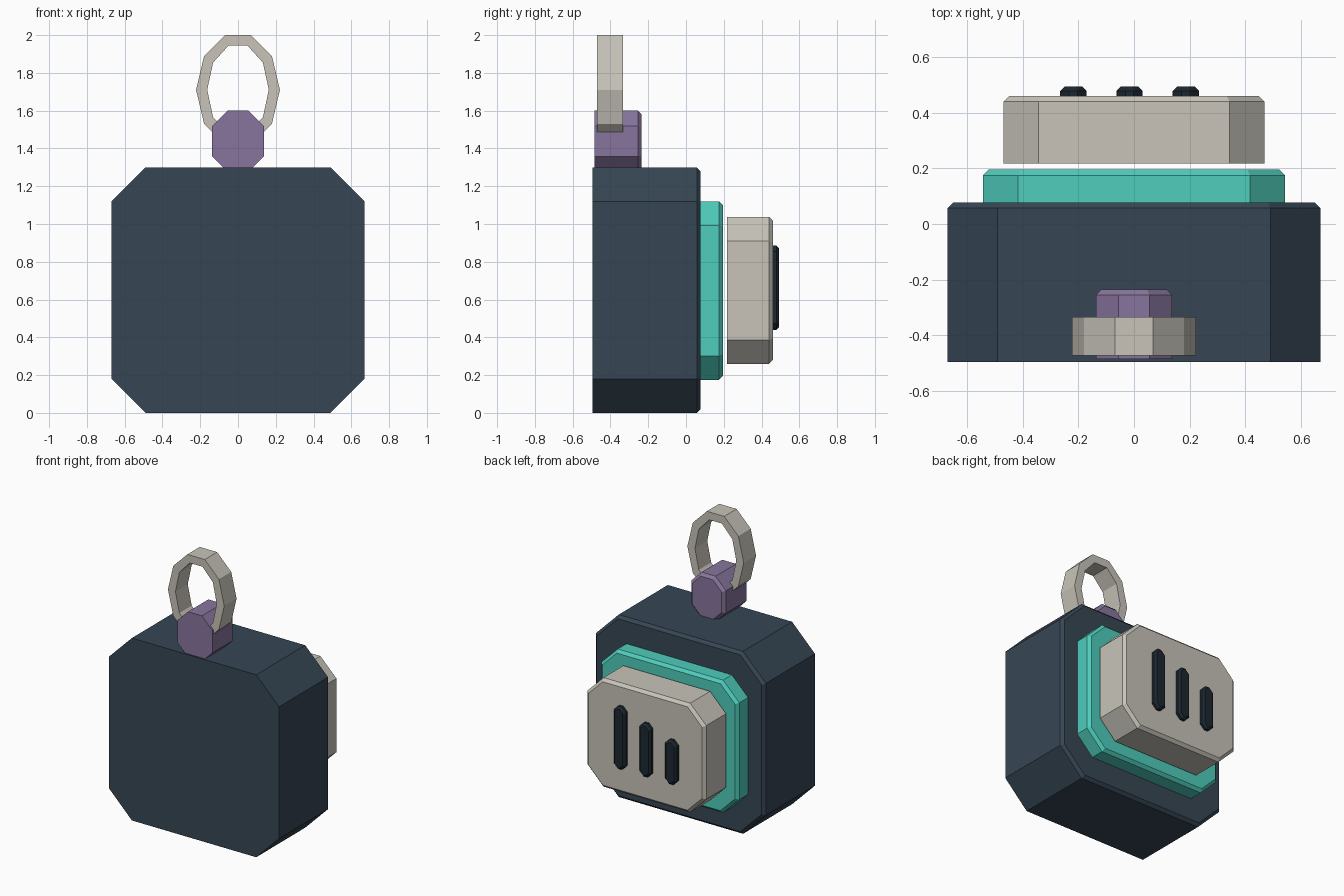
import bpy, bmesh, math

cube = bpy.data.objects.get("Cube")
if cube:
    bpy.data.objects.remove(cube, do_unlink=True)


def material(name, rgb):
    """Flat material from 0-255 sRGB values, stored as linear."""
    lin = [((c / 255 + 0.055) / 1.055) ** 2.4 for c in rgb]
    m = bpy.data.materials.new(name)
    m.use_nodes = True
    m.diffuse_color = (*lin, 1)
    m.node_tree.nodes["Principled BSDF"].inputs["Base Color"].default_value = (*lin, 1)
    return m


navy = material("navy", (54, 70, 84))
teal = material("teal", (78, 205, 188))
stone = material("warm grey", (200, 196, 186))
purple = material("purple", (135, 117, 157))
ink = material("dark ink", (28, 39, 48))


def finish(name, bm, mat):
    bmesh.ops.recalc_face_normals(bm, faces=bm.faces)
    mesh = bpy.data.meshes.new(name)
    bm.to_mesh(mesh)
    bm.free()
    mesh.materials.append(mat)
    obj = bpy.data.objects.new(name, mesh)
    bpy.context.collection.objects.link(obj)
    return obj


def octagon(bm, x, z, hw, hh, cut, y):
    """Loop of a rectangle with cut corners, facing along y."""
    pts = [(hw, hh - cut), (hw - cut, hh), (cut - hw, hh), (-hw, hh - cut),
           (-hw, cut - hh), (cut - hw, -hh), (hw - cut, -hh), (hw, cut - hh)]
    return [bm.verts.new((x + px, y, z + pz)) for px, pz in pts]


def block(name, mat, x, z0, z1, hw, cut, y0, y1, bevel=0.02):
    """Cut-corner block whose back rim is bevelled."""
    bm = bmesh.new()
    z, hh = (z0 + z1) / 2, (z1 - z0) / 2
    inner = cut - bevel * (2 - math.sqrt(2))
    loops = [octagon(bm, x, z, hw, hh, cut, y0),
             octagon(bm, x, z, hw, hh, cut, y1 - bevel),
             octagon(bm, x, z, hw - bevel, hh - bevel, inner, y1)]
    for a, b in zip(loops, loops[1:]):
        for i in range(8):
            j = (i + 1) % 8
            bm.faces.new((a[i], a[j], b[j], b[i]))
    bm.faces.new(loops[0])
    bm.faces.new(loops[-1])
    return finish(name, bm, mat)


def ring(name, mat, z, outer, inner, y0, y1, sides=10):
    """Flat-sided oval band with a rectangular section."""
    bm = bmesh.new()
    section = [(outer, y0), (outer, y1), (inner, y1), (inner, y0)]
    rows = []
    for i in range(sides):
        a = math.tau * i / sides
        rows.append([bm.verts.new((r[0] * math.cos(a), y, z + r[1] * math.sin(a)))
                     for r, y in section])
    for i in range(sides):
        a, b = rows[i], rows[(i + 1) % sides]
        for k in range(4):
            n = (k + 1) % 4
            bm.faces.new((a[k], a[n], b[n], b[k]))
    return finish(name, bm, mat)


# Main case with stacked back panels
block("case_body", navy, 0, 0, 1.30, 0.67, 0.18, -0.495, 0.077)
block("teal_panel", teal, 0, 0.175, 1.12, 0.543, 0.127, 0.07, 0.195)
block("back_plate", stone, 0, 0.26, 1.037, 0.468, 0.126, 0.217, 0.46)

# Three raised bars of growing height, aligned at the bottom
for i, side in enumerate(("right", "middle", "left")):
    block("bar_" + side, ink, -0.218 + 0.202 * i, 0.44, 0.757 + 0.065 * i,
          0.047, 0.032, 0.45, 0.493, 0.015)

# Hanger on top
block("hanger_knob", purple, 0, 1.275, 1.60, 0.137, 0.082, -0.485, -0.235)
ring("hanger_ring", stone, 1.71, (0.222, 0.305), (0.163, 0.246), -0.472, -0.333)
